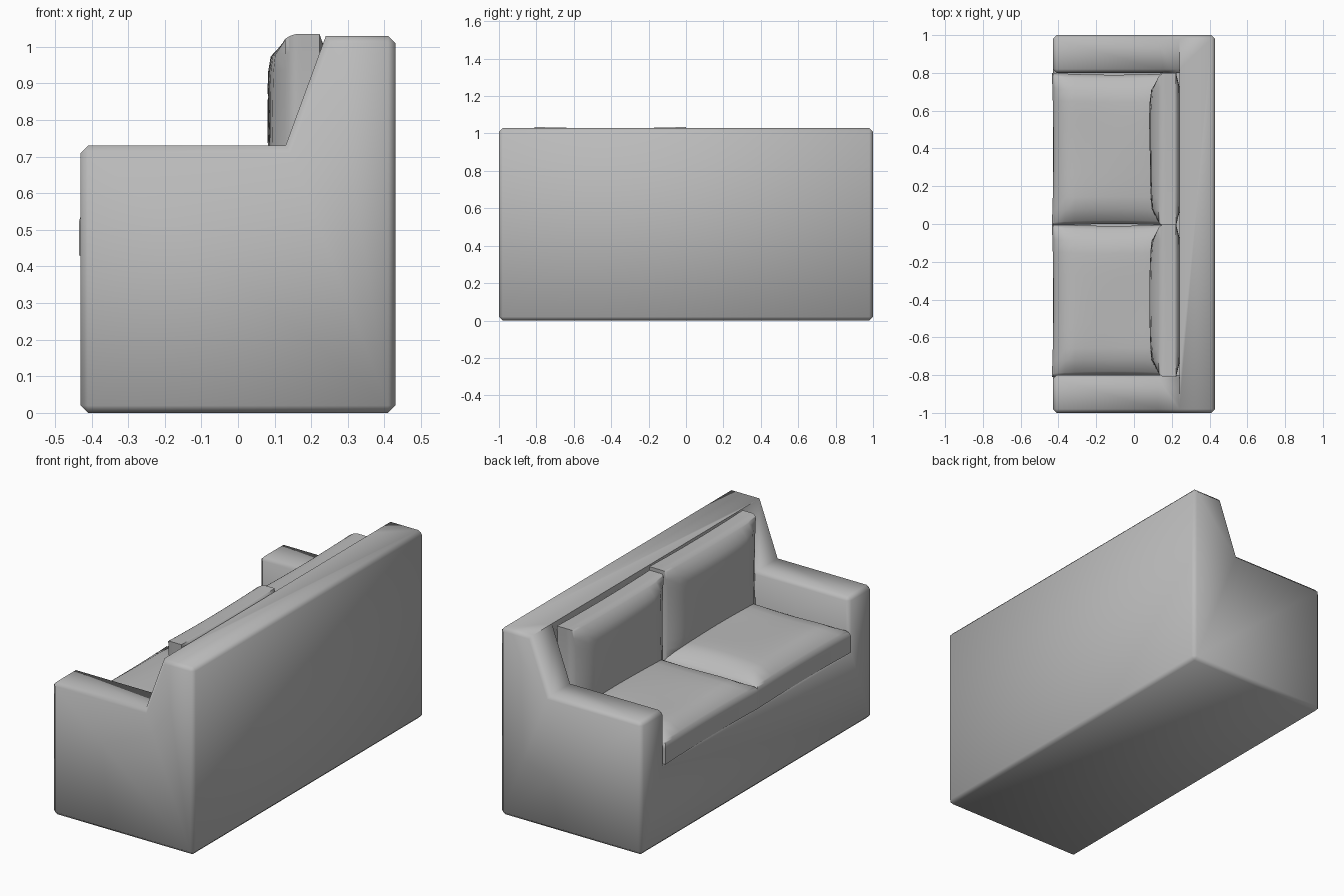
import bpy, bmesh, math
from mathutils import Vector

cube = bpy.data.objects.get("Cube")
if cube:
    bpy.data.objects.remove(cube, do_unlink=True)

fabric = bpy.data.materials.new("grey_fabric")
fabric.use_nodes = True
colour = (0.5, 0.5, 0.5, 1)
fabric.diffuse_color = colour
fabric.node_tree.nodes["Principled BSDF"].inputs["Base Color"].default_value = colour


def finish(bm, name, angle):
    bmesh.ops.recalc_face_normals(bm, faces=bm.faces)
    mesh = bpy.data.meshes.new(name)
    bm.to_mesh(mesh)
    bm.free()
    mesh.materials.append(fabric)
    obj = bpy.data.objects.new(name, mesh)
    bpy.context.collection.objects.link(obj)
    bpy.ops.object.select_all(action='DESELECT')
    obj.select_set(True)
    bpy.context.view_layer.objects.active = obj
    bpy.ops.object.shade_smooth_by_angle(angle=math.radians(angle))
    return obj


# Sofa body: side profile swept along y, with a lower seat section between the arms
FRONT, BACK, WALL = -0.43, 0.43, 0.24
SEAT, ARM, TOP = 0.44, 0.73, 1.03
points = {
    "front_low": (FRONT, 0), "back_low": (BACK, 0), "back_top": (BACK, TOP),
    "wall_top": (WALL, TOP), "slope_low": (0.13, ARM), "arm_front": (FRONT, ARM),
    "seat_front": (FRONT, SEAT), "seat_back": (WALL, SEAT),
}
arm_loop = ["front_low", "back_low", "back_top", "wall_top", "slope_low", "arm_front", "seat_front"]
seat_loop = ["front_low", "back_low", "back_top", "wall_top", "seat_back", "seat_front"]
inner_arm = ["seat_front", "seat_back", "wall_top", "slope_low", "arm_front"]

bm = bmesh.new()
rings = []
for y in (-1, -0.8, 0.8, 1):
    rings.append({k: bm.verts.new((x, y, z)) for k, (x, z) in points.items()})
for i, loop in enumerate((arm_loop, seat_loop, arm_loop)):
    a, b = rings[i], rings[i + 1]
    for p, q in zip(loop, loop[1:] + loop[:1]):
        bm.faces.new((a[p], a[q], b[q], b[p]))
for ring, loop in zip(rings, (arm_loop, inner_arm, inner_arm, arm_loop)):
    bm.faces.new([ring[k] for k in loop])
bmesh.ops.delete(bm, geom=[v for v in bm.verts if not v.link_faces], context='VERTS')
bmesh.ops.recalc_face_normals(bm, faces=bm.faces)
bmesh.ops.dissolve_limit(bm, angle_limit=0.02, verts=bm.verts, edges=bm.edges)


def is_soft(edge):
    mid = (edge.verts[0].co + edge.verts[1].co) / 2
    crisp = abs(mid.x - WALL) < 0.01 and mid.z > 1
    return edge.is_convex and edge.calc_face_angle(0) > 0.3 and not crisp


bmesh.ops.bevel(bm, geom=[e for e in bm.edges if is_soft(e)], offset=0.02,
                segments=1, affect='EDGES', clamp_overlap=True)
finish(bm, "sofa_body", 60)


# Cushions: a gridded block, puffed on its outward side and thinned at its edges
def cushion(name, centre, half, axes, rear_puff, phase):
    along, across, out = (Vector(a) for a in axes)
    bm = bmesh.new()
    bmesh.ops.create_cube(bm, size=2)
    bmesh.ops.subdivide_edges(bm, edges=bm.edges, cuts=11, use_grid_fill=True)
    for v in bm.verts:
        a, b, t = v.co
        edge = math.sqrt(max(0, (1 - a ** 6) * (1 - b ** 6)))
        puff = 0.45 + 0.55 * edge
        inset = 1 - 0.05 * max(t, 0) ** 2
        # Corners reach out a little further than the middle of each side
        a2 = a * inset * (1 - 0.025 * (1 - b * b))
        b2 = b * inset * (1 - 0.025 * (1 - a * a))
        lump = 0.06 * edge * math.sin(2.6 * a + phase) * math.cos(2.2 * b - phase)
        t2 = t * (puff if t > 0 else 1 - rear_puff * (1 - puff)) + lump * max(t, 0)
        v.co = (Vector(centre) + along * a2 * half[0]
                + across * b2 * half[1] + out * t2 * half[2])
    finish(bm, name, 75)


for side, y, phase, top in (("left", 0.395, 0.4, 1.015), ("right", -0.405, 1.5, 1.035)):
    cushion("seat_cushion_" + side, (-0.105, y, 0.515), (0.33, 0.405, 0.085),
            ((1, 0, 0), (0, 1, 0), (0, 0, 1)), 0, phase)
    low = 0.5
    cushion("back_cushion_" + side, (0.165, y, (top + low) / 2),
            (0.405, (top - low) / 2, 0.08),
            ((0, 1, 0), (0, 0, 1), (-1, 0, 0)), 0.5, phase)
